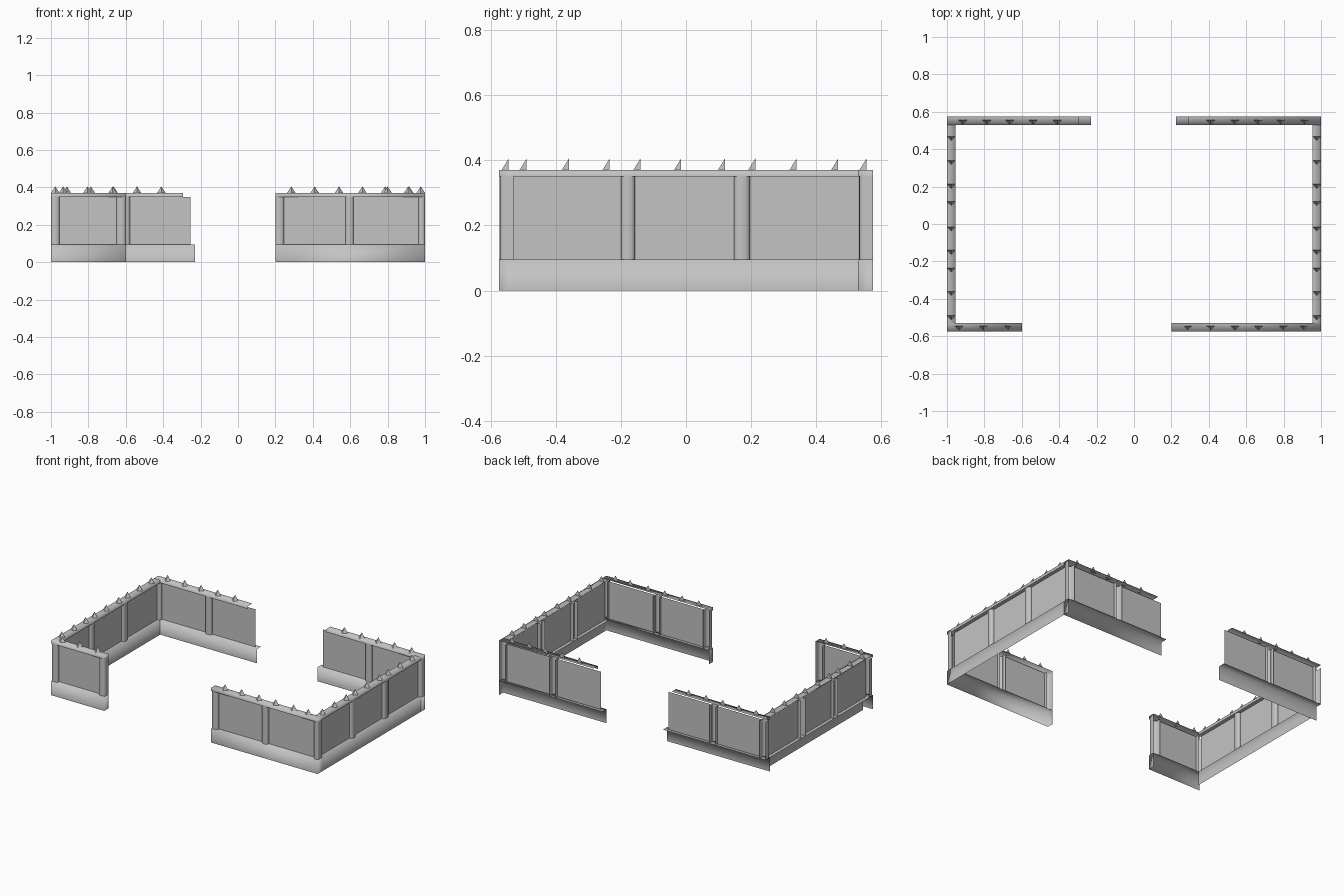
import bpy
import math

cube = bpy.data.objects.get("Cube")
if cube:
    bpy.data.objects.remove(cube)

grey = bpy.data.materials.new("plain_grey")
grey.use_nodes = True
COLOUR = (0.55, 0.55, 0.55, 1)
grey.diffuse_color = COLOUR
grey.node_tree.nodes["Principled BSDF"].inputs["Base Color"].default_value = COLOUR

DEPTH = 0.045      # wall thickness
BASE_TOP = 0.095
PANEL_TOP = 0.35
RAIL_TOP = 0.37
HALF_Y = 0.575


def add_mesh(name, verts, faces, place, smooth=False):
    mesh = bpy.data.meshes.new(name)
    mesh.from_pydata(verts, [], faces)
    mesh.materials.append(grey)
    for p in mesh.polygons:
        p.use_smooth = smooth
    ob = bpy.data.objects.new(name, mesh)
    ob.location = place[:3]
    ob.rotation_euler.z = place[3]
    bpy.context.collection.objects.link(ob)


def strip(n):
    """Quads joining two consecutive rows of n points."""
    return [(i, n + i, n + i + 1, i + 1) for i in range(n - 1)]


def moulding(name, profile, a, b, caps, place):
    """Open-backed sheet with a (depth, height) profile running from a to b."""
    n = len(profile)
    verts = [(u, d, z) for u in (a, b) for d, z in profile]
    faces = strip(n)
    if "a" in caps:
        faces.append(tuple(range(n)) + ((2 * n,) if n == 3 else ()))
        verts.append((a, DEPTH, profile[0][1]))
    if "b" in caps:
        faces.append(tuple(reversed(range(n, 2 * n))) + (len(verts),))
        verts.append((b, DEPTH, profile[0][1]))
    add_mesh(name, verts, faces, place, True)


def post(name, a, b, place):
    """Upright channel with a rounded front and an open back."""
    w = (b - a) / 2
    outline = [(a, DEPTH)]
    for i in range(7):
        t = math.pi * i / 6
        outline.append(((a + b) / 2 - w * math.cos(t), 0.014 - 0.012 * math.sin(t)))
    outline.append((b, DEPTH))
    n = len(outline)
    verts = [(u, d, z) for z in (PANEL_TOP, BASE_TOP) for u, d in outline]
    add_mesh(name, verts, strip(n), place, True)


def spike(name, x, y):
    """Half pyramid with its upright side towards the back."""
    w, back, front = 0.023, y + 0.01, y - 0.012
    verts = [(x - w, back, RAIL_TOP), (x + w, back, RAIL_TOP),
             (x, front, RAIL_TOP), (x, back, RAIL_TOP + 0.036)]
    add_mesh(name, verts, [(0, 2, 3), (2, 1, 3), (1, 0, 3), (0, 1, 2)], (0, 0, 0, 0))


def wall(name, base, rail, panels, posts, place, caps=""):
    moulding(name + "_base", [(0, 0), (0, BASE_TOP), (DEPTH, BASE_TOP)], *base, caps, place)
    moulding(name + "_rail", [(0, PANEL_TOP), (0, RAIL_TOP), (DEPTH, RAIL_TOP)], *rail, caps, place)
    for a, b in panels:
        d = DEPTH / 2
        add_mesh(name + "_panel",
                 [(a, d, BASE_TOP), (b, d, BASE_TOP), (b, d, PANEL_TOP), (a, d, PANEL_TOP)],
                 [(0, 1, 2, 3)], place)
    for a, b in posts:
        post(name + "_post", a, b, place)


# Front walls face outwards
front = (0, -HALF_Y, 0, 0)
wall("front_right_wall", (-1, -0.6), (-1, -0.6), [(-0.955, -0.65)],
     [(-1, -0.955), (-0.65, -0.6)], front, "b")
wall("front_left_wall", (0.2, 1), (0.2, 1), [(0.245, 0.58), (0.615, 0.975)],
     [(0.2, 0.245), (0.575, 0.618), (0.965, 1)], front, "ab")

# Back walls face the yard, with stepped free ends
back = (0, HALF_Y - DEPTH, 0, 0)
wall("back_right_wall", (-1, -0.23), (-1, -0.295), [(-0.955, -0.62), (-0.58, -0.255)],
     [(-1, -0.955), (-0.622, -0.578)], back)
wall("back_left_wall", (0.225, 1), (0.29, 1), [(0.25, 0.58), (0.62, 0.955)],
     [(0.578, 0.622), (0.955, 1)], back, "b")

# Side walls both face the left
for name, x in (("left_wall", 1), ("right_wall", DEPTH - 1)):
    end = HALF_Y - DEPTH
    wall(name, (-end, end), (-end, end),
         [(-end, -0.197), (-0.16, 0.15), (0.193, end)],
         [(-0.2, -0.157), (0.147, 0.196)], (x, 0, 0, math.pi / 2))

# Spikes along the rails
for x in (-0.935, -0.805, -0.67, 0.285, 0.41, 0.54, 0.665, 0.8, 0.91):
    spike("front_spike", x, -0.555)
for x in (0.41, 0.54, 0.665, 0.787, 0.915):
    for side in (-1, 1):
        spike("back_spike", side * x, 0.545)
for y in (-0.5, -0.37, -0.245, -0.15, -0.025, 0.11, 0.203, 0.33, 0.458):
    for side in (-1, 1):
        spike("side_spike", side * 0.977, y)
